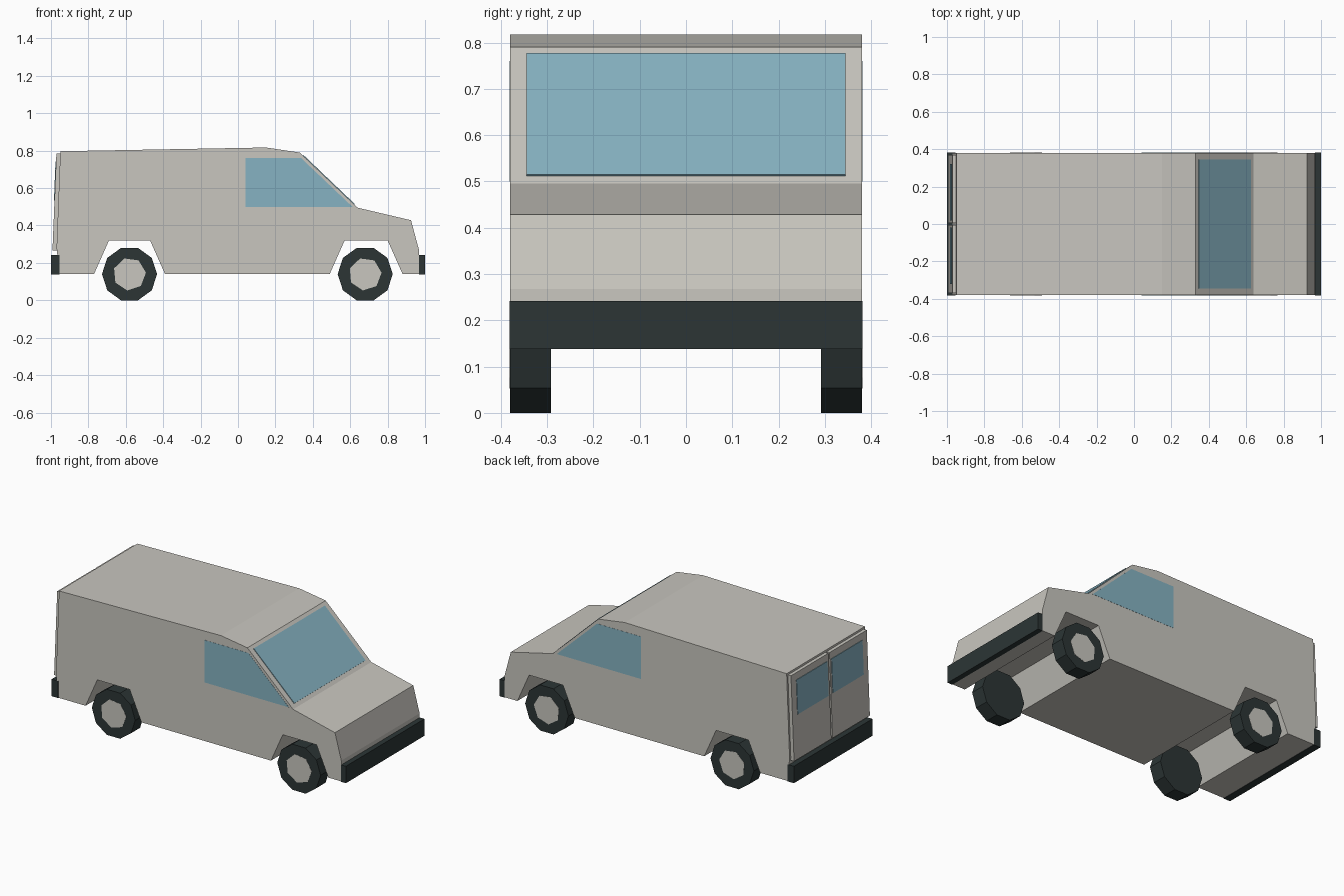
import bpy, bmesh, math
from mathutils import Matrix

if "Cube" in bpy.data.objects:
    bpy.data.objects.remove(bpy.data.objects["Cube"])


def material(name, rgb):
    m = bpy.data.materials.new(name)
    m.diffuse_color = (*rgb, 1)
    m.use_nodes = True
    m.node_tree.nodes["Principled BSDF"].inputs["Base Color"].default_value = m.diffuse_color
    return m


PAINT = material("warm_grey_paint", (0.58, 0.565, 0.52))
GLASS = material("blue_glass", (0.24, 0.45, 0.54))
RUBBER = material("dark_rubber", (0.025, 0.036, 0.036))


def finish(name, bm, mat):
    bmesh.ops.recalc_face_normals(bm, faces=bm.faces)
    mesh = bpy.data.meshes.new(name)
    bm.to_mesh(mesh)
    bm.free()
    mesh.materials.append(mat)
    obj = bpy.data.objects.new(name, mesh)
    bpy.context.collection.objects.link(obj)
    return obj


def prism(name, profile, y0, y1, mat):
    """Extrude an (x, z) outline from y0 to y1."""
    bm = bmesh.new()
    face = bm.faces.new([bm.verts.new((x, y0, z)) for x, z in profile])
    ext = bmesh.ops.extrude_face_region(bm, geom=[face])
    verts = [v for v in ext["geom"] if isinstance(v, bmesh.types.BMVert)]
    bmesh.ops.translate(bm, verts=verts, vec=(0, y1 - y0, 0))
    return finish(name, bm, mat)


def pane(name, a, b, t, y0, y1, mat):
    """Slab lying along the line a-b, rising t on its left side."""
    dx, dz = b[0] - a[0], b[1] - a[1]
    l = math.hypot(dx, dz)
    nx, nz = -dz / l * t, dx / l * t
    return prism(name, [a, b, (b[0] + nx, b[1] + nz), (a[0] + nx, a[1] + nz)], y0, y1, mat)


def disc(name, sides, radius, start, x, z, y0, y1, mat):
    pts = [(x + radius * math.cos(start + math.tau * i / sides),
            z + radius * math.sin(start + math.tau * i / sides)) for i in range(sides)]
    return prism(name, pts, y0, y1, mat)


# Body shell with wheel arches running across the full width
W = 0.38
prism("body", [
    (-0.955, 0.14), (-0.97, 0.28), (-0.95, 0.797), (0.15, 0.817), (0.33, 0.79),
    (0.64, 0.495), (0.925, 0.428), (0.968, 0.268), (0.97, 0.14),
    (0.88, 0.14), (0.80, 0.32), (0.57, 0.32), (0.49, 0.14),
    (-0.39, 0.14), (-0.47, 0.32), (-0.69, 0.32), (-0.77, 0.14)], -W, W, PAINT)

# Bumpers
for name, x0, x1 in (("rear_bumper", -1.0, -0.955), ("front_bumper", 0.967, 1.0)):
    prism(name, [(x0, 0.138), (x1, 0.138), (x1, 0.242), (x0, 0.242)], -W - 0.001, W + 0.001, RUBBER)

# Windscreen
pane("windscreen", (0.622, 0.512), (0.346, 0.775), -0.004, -0.345, 0.345, GLASS)

for side, s in (("right", -1), ("left", 1)):
    # Cab side window
    prism(side + "_side_window", [(0.04, 0.5), (0.04, 0.76), (0.338, 0.76), (0.612, 0.5)],
          s * (W - 0.005), s * (W + 0.001), GLASS)

    # Rear door and its window
    prism(side + "_rear_door", [(-0.965, 0.265), (-0.992, 0.265), (-0.971, 0.785), (-0.945, 0.785)],
          s * 0.006, s * 0.368, PAINT)
    pane(side + "_rear_window", (-0.9812, 0.533), (-0.9728, 0.742), 0.003,
         s * 0.02, s * 0.32, GLASS)

    # Wheels with hub plates
    for end, x in (("rear", -0.58), ("front", 0.68)):
        disc(f"{side}_{end}_tyre", 10, 0.1472, 0, x, 0.14, s * 0.292, s * W, RUBBER)
        disc(f"{side}_{end}_hub", 7, 0.088, math.radians(5), x, 0.14,
             s * (W - 0.003), s * (W + 0.001), PAINT)
